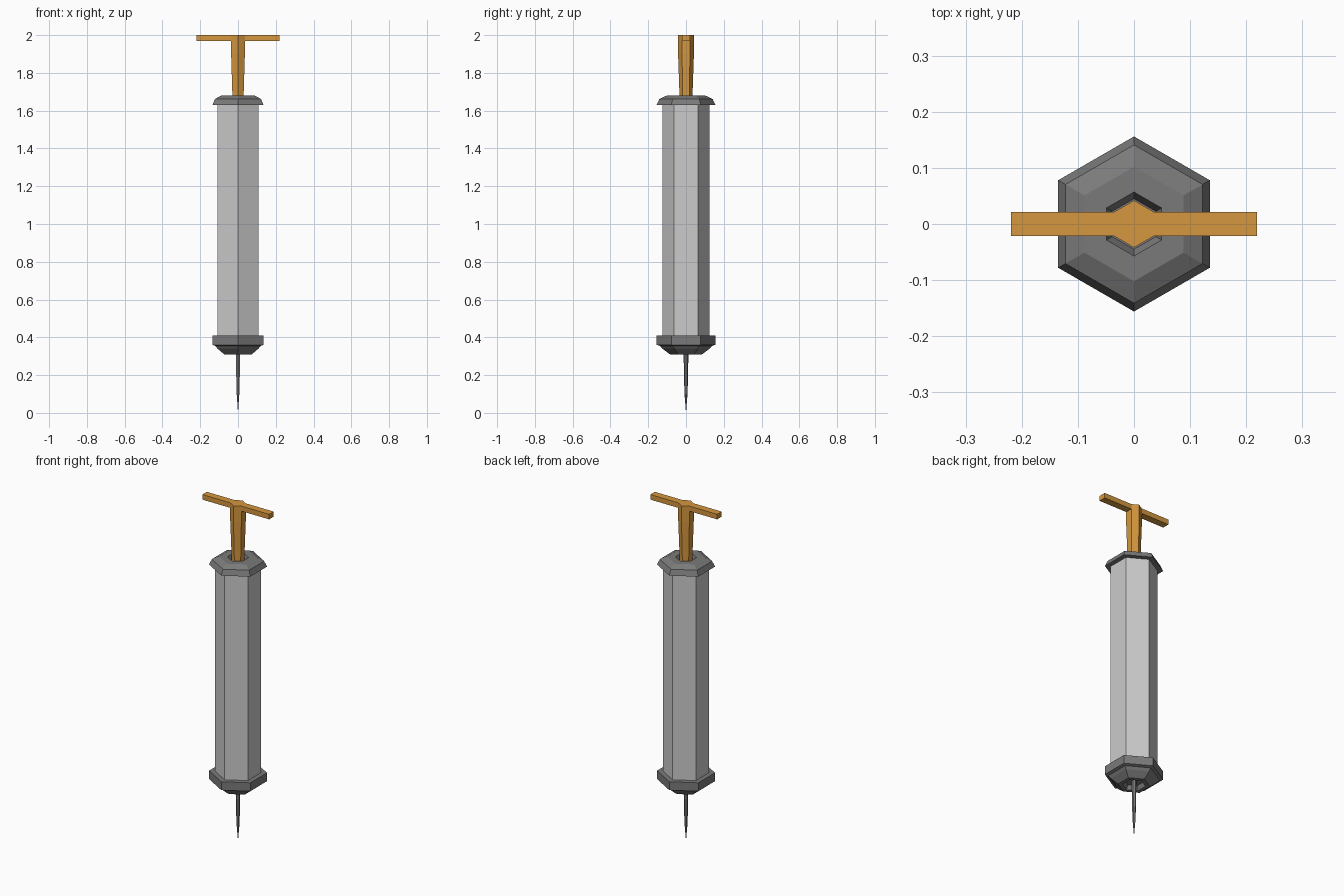
import bpy, bmesh, math

if "Cube" in bpy.data.objects:
    bpy.data.objects.remove(bpy.data.objects["Cube"])


def material(name, rgb):
    m = bpy.data.materials.new(name)
    m.diffuse_color = (*rgb, 1)
    m.use_nodes = True
    m.node_tree.nodes["Principled BSDF"].inputs["Base Color"].default_value = m.diffuse_color
    return m


LIGHT = material("light grey", (0.60, 0.60, 0.60))
DARK = material("dark grey", (0.195, 0.195, 0.195))
ORANGE = material("orange", (0.66, 0.31, 0.05))


def lathe(name, profile, mat, sx=1.0):
    """Six-sided lathe with corners on +-y; profile is (radius, z), ends are capped."""
    bm = bmesh.new()
    rings = []
    for r, z in profile:
        if r == 0:
            rings.append([bm.verts.new((0, 0, z))])
        else:
            rings.append([bm.verts.new((sx * r * math.cos(math.radians(90 + 60 * k)),
                                        r * math.sin(math.radians(90 + 60 * k)), z))
                          for k in range(6)])
    for a, b in zip(rings, rings[1:]):
        for i in range(6):
            j = (i + 1) % 6
            quad = [a[i % len(a)], a[j % len(a)], b[j % len(b)], b[i % len(b)]]
            bm.faces.new(list(dict.fromkeys(quad)))
    for ring in (rings[0], rings[-1]):
        if len(ring) > 1:
            bm.faces.new(ring)
    bmesh.ops.recalc_face_normals(bm, faces=bm.faces)
    me = bpy.data.meshes.new(name)
    bm.to_mesh(me)
    bm.free()
    me.materials.append(mat)
    ob = bpy.data.objects.new(name, me)
    bpy.context.collection.objects.link(ob)
    return ob


# Hexagonal barrel
lathe("barrel", [(0.125, 0.38), (0.125, 1.645)], LIGHT)

# Top cap with a funnel-shaped opening
lathe("top_cap", [(0.12, 1.63), (0.156, 1.63), (0.141, 1.662), (0.102, 1.68),
                  (0.057, 1.68), (0.045, 1.655)], DARK)

# Bottom cap with stepped taper and recessed underside
lathe("bottom_cap", [(0.12, 0.41), (0.156, 0.41), (0.156, 0.36), (0.138, 0.355),
                     (0.125, 0.34), (0.085, 0.31), (0.062, 0.31), (0.05, 0.335)], DARK)

# Needle
lathe("needle", [(0.013, 0.34), (0.011, 0.20), (0.008, 0.10), (0, 0)], DARK)

# Plunger stem, tapering downwards
lathe("plunger_stem", [(0.034, 1.64), (0.035, 1.70), (0.042, 1.90), (0.042, 2.0)], ORANGE)

# Plunger cross handle
bpy.ops.mesh.primitive_cube_add(size=1, location=(0, 0, 1.985))
handle = bpy.context.object
handle.name = "plunger_handle"
handle.scale = (0.438, 0.042, 0.03)
handle.data.materials.append(ORANGE)
